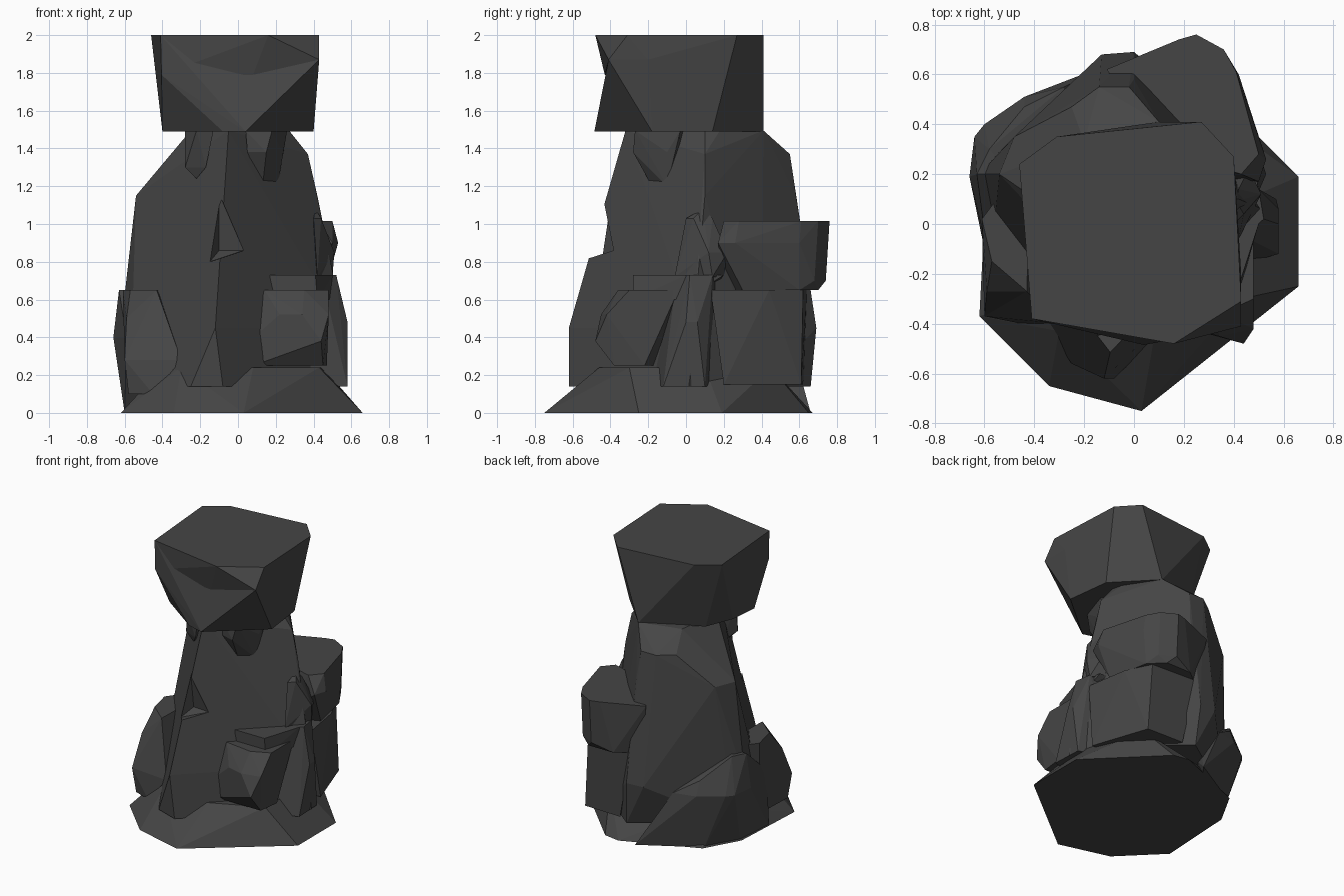
import bpy, bmesh

stone = bpy.data.materials.new("dark_stone")
stone.diffuse_color = (.06, .06, .06, 1)

def rock(name, *layers):
    """Faceted stone: hull of horizontal layers, each (height, [(x, y), ...])."""
    bm = bmesh.new()
    for z, ring in layers:
        for x, y in ring:
            bm.verts.new((x, y, z))
    bmesh.ops.convex_hull(bm, input=bm.verts)
    loose = [v for v in bm.verts if not v.link_faces]
    bmesh.ops.delete(bm, geom=loose, context='VERTS')
    bmesh.ops.dissolve_limit(bm, angle_limit=0.06, verts=bm.verts, edges=bm.edges)
    bmesh.ops.recalc_face_normals(bm, faces=bm.faces)
    me = bpy.data.meshes.new(name)
    bm.to_mesh(me)
    bm.free()
    me.materials.append(stone)
    ob = bpy.data.objects.new(name, me)
    bpy.context.collection.objects.link(ob)
    return ob

# Wide sloping foot
rock("base_stone",
     (0, [(-.62, -.37), (-.34, -.65), (.03, -.75), (.66, -.25), (.66, .19),
          (.46, .4), (.2, .65), (.08, .67), (-.45, .45), (-.59, .2)]),
     (.24, [(-.4, -.3), (-.3, -.43), (.08, -.46), (.43, -.3), (.45, .1), (.3, .45), (-.4, .3)]))

# Tall central column
column = rock("column_stone",
     (.14, [(-.08, -.62), (-.25, -.56), (-.57, -.1), (-.58, .25), (.02, .66), (.34, .4), (.58, .02)]),
     (.45, [(-.12, -.62), (-.62, .2), (-.13, .68), (0, .69), (.56, .04)]),
     (1.15, [(-.09, -.42), (-.54, .2), (-.48, .35), (-.14, .58), (.0, .58), (.42, .1)]),
     (1.37, [(-.34, .05), (-.25, .47), (-.14, .55), (-.02, .55), (.37, .1)]),
     (1.495, [(-.05, -.32), (-.25, .0), (-.2, .33), (.1, .41), (.25, .18), (.27, .1)]))

# Chip knocked out of the front ridge
chip = rock("chip_cutter",
            (1.16, [(-.1, -.41), (-.1, -.6)]),
            (.86, [(.03, -.38), (.03, -.7), (-.1, -.37)]),
            (.8, [(-.15, -.45), (-.17, -.7)]))
chip.hide_render = True
chip.hide_set(True)
cut = column.modifiers.new("chip", 'BOOLEAN')
cut.operation, cut.object, cut.solver = 'DIFFERENCE', chip, 'EXACT'

# Cap stone, with a front that dips inward below its overhanging brow
rock("cap_stone",
     (1.49, [(-.4, -.22), (-.38, 0), (-.3, .2), (.1, .41), (.36, .14), (.4, -.18), (.04, -.485), (-.08, -.45)]),
     (1.79, [(-.405, -.38), (-.41, -.2)]),
     (1.87, [(.43, -.41), (.43, -.2)]),
     (2, [(-.46, .24), (-.31, .35), (.27, .41), (.4, .27), (.43, -.31), (-.41, -.38)]))
rock("cap_brow",
     (1.79, [(-.4, -.38), (-.3, -.2), (.08, -.43)]),
     (1.87, [(.43, -.41), (.35, -.2)]),
     (2, [(.16, -.48), (-.41, -.38), (.43, -.31), (0, 0)]))

# Boulders leaning on the column
rock("front_left_boulder",
     (.1, [(-.45, -.4), (-.58, -.35), (-.57, -.1)]),
     (.28, [(-.3, -.4), (-.6, -.37), (-.6, 0), (-.3, -.1)]),
     (.5, [(-.59, -.27)]),
     (.65, [(-.61, .02), (-.57, -.15), (-.43, -.27), (-.42, .05), (-.55, .1)]))
rock("front_right_boulder",
     (.25, [(.08, -.38), (.45, -.38), (.47, -.22), (.2, -.1)]),
     (.38, [(.06, -.38), (.44, -.48)]),
     (.52, [(.08, -.34), (.22, -.42), (.34, -.45), (.48, -.42), (.48, -.1)]),
     (.65, [(.14, -.33), (.35, -.36), (.48, -.3), (.48, -.04), (.2, -.05)]))
rock("right_boulder",
     (.14, [(.58, -.12), (.57, .1), (.3, -.2), (.3, .2)]),
     (.48, [(.58, 0), (.58, .06)]),
     (.73, [(.52, .02), (.5, .14), (.44, -.05), (.2, .2)]))
rock("slab",
     (.6, [(.17, -.28), (.42, -.28), (.5, .0), (.2, .1)]),
     (.73, [(.17, -.28), (.41, -.28), (.5, .0), (.46, .2), (.2, .2)]))
rock("back_right_boulder",
     (.15, [(.53, .2), (.48, .28), (.39, .61), (.1, .62), (.3, .2)]),
     (.65, [(.5, .13), (.45, .44), (.36, .62), (.0, .64), (.2, .2)]))
rock("back_high_boulder",
     (.65, [(.46, .3), (.4, .6), (.3, .7), (.1, .7), (-.05, .58), (.2, .2)]),
     (.7, [(.25, .74), (.36, .68)]),
     (.9, [(.5, .17), (.53, .26), (.42, .6), (.25, .75)]),
     (1.015, [(.43, .2), (.5, .28), (.41, .61), (.36, .7), (.25, .76), (.18, .74), (-.11, .62), (.1, .3)]))
rock("back_left_boulder",
     (.0, [(-.6, -.1), (-.58, .2), (-.45, .43), (-.05, .66)]),
     (.4, [(-.59, -.1), (-.66, .19), (-.64, .35), (-.6, .4), (-.44, .51), (-.28, .55), (-.3, .2)]),
     (.5, [(-.62, .2), (-.58, .37), (-.44, .47), (-.3, .3)]),
     (.65, [(-.63, .2), (-.58, .3), (-.5, .2)]))
rock("right_knob",
     (.72, [(.46, .08), (.42, -.06), (.4, .2), (.5, .14)]),
     (.85, [(.51, .12), (.46, .22)]),
     (1.03, [(.4, 0), (.44, .04), (.42, .14)]),
     (1.08, [(.41, .09)]))

# Small stones wedged under the cap
rock("left_wedge",
     (1.24, [(-.22, -.2), (-.22, -.1)]),
     (1.3, [(-.28, -.2), (-.17, -.25)]),
     (1.495, [(-.28, -.18), (-.22, -.28), (-.13, -.27), (-.15, 0)]))
rock("right_wedge",
     (1.2, [(.13, -.18), (.21, -.1), (.15, -.05)]),
     (1.38, [(.05, -.25), (.15, -.28), (.24, -.1)]),
     (1.495, [(.04, -.25), (.18, -.27), (.26, -.03), (.1, 0)]))
